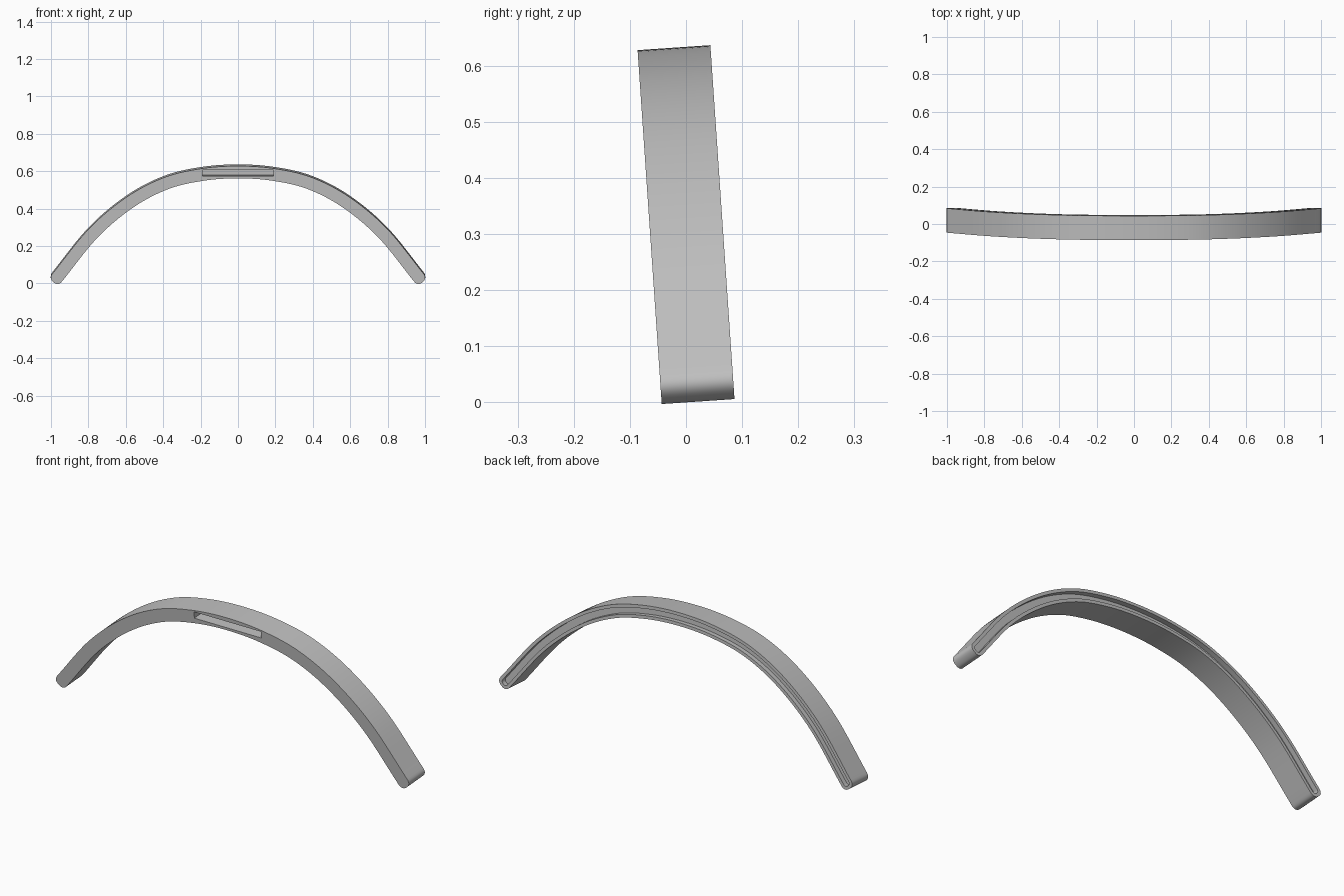
import bpy, bmesh, math
from mathutils import Vector, Matrix

cube = bpy.data.objects.get("Cube")
if cube:
    bpy.data.objects.remove(cube)

DEPTH = 0.13
TILT = (Matrix.Translation((0, 0, 0.318)) @ Matrix.Rotation(math.radians(3.9), 4, 'X')
        @ Matrix.Translation((0, 0, -0.318)))

grey = bpy.data.materials.new("plain grey")
grey.use_nodes = True
grey.diffuse_color = (0.52, 0.52, 0.52, 1)
grey.node_tree.nodes["Principled BSDF"].inputs["Base Color"].default_value = (0.52, 0.52, 0.52, 1)

# Centre line of the arch, right half mirrored to the left
half = [(0, 0.6), (0.195, 0.586), (0.388, 0.539), (0.582, 0.436), (0.776, 0.271), (0.966, 0.036)]
knots = [Vector((-x, z)) for x, z in half[:0:-1]] + [Vector(p) for p in half]


def smooth_path(pts, steps=10):
    """Catmull-Rom curve through the points."""
    ext = [2 * pts[0] - pts[1]] + pts + [2 * pts[-1] - pts[-2]]
    out = []
    for a, b, c, d in zip(ext, ext[1:], ext[2:], ext[3:]):
        for i in range(steps):
            t = i / steps
            out.append(0.5 * (2 * b + (c - a) * t + (2 * a - 5 * b + 4 * c - d) * t * t
                              + (3 * b - a - 3 * c + d) * t ** 3))
    return out + [pts[-1]]


def band_outline(radius):
    """Outline at a set distance around the centre line, with rounded ends."""
    path = smooth_path(knots)
    tang = [(path[min(i + 1, len(path) - 1)] - path[max(i - 1, 0)]).normalized()
            for i in range(len(path))]
    norm = [Vector((-t.y, t.x)) for t in tang]
    upper = [p + n * radius for p, n in zip(path, norm)]
    lower = [p - n * radius for p, n in zip(path, norm)]

    def cap(p, n, t):
        angles = [math.pi * k / 16 for k in range(1, 16)]
        return [p + (n * math.copysign(abs(math.cos(a)) ** 0.8, math.cos(a))
                     + t * math.sin(a) ** 0.8) * radius for a in angles]

    return (upper + cap(path[-1], norm[-1], tang[-1]) + lower[::-1]
            + cap(path[0], -norm[0], -tang[0]))


def prism(name, outline, y0, y1):
    """Extrude an x-z outline from y0 to y1 and lean it back."""
    bm = bmesh.new()
    face = bm.faces.new([bm.verts.new((x, y0, z)) for x, z in outline])
    new = bmesh.ops.extrude_face_region(bm, geom=[face])["geom"]
    verts = [v for v in new if isinstance(v, bmesh.types.BMVert)]
    bmesh.ops.translate(bm, verts=verts, vec=(0, y1 - y0, 0))
    bmesh.ops.recalc_face_normals(bm, faces=bm.faces)
    bm.transform(TILT)
    mesh = bpy.data.meshes.new(name)
    bm.to_mesh(mesh)
    bm.free()
    mesh.materials.append(grey)
    obj = bpy.data.objects.new(name, mesh)
    bpy.context.collection.objects.link(obj)
    return obj


# Arched band, with a groove along the back and a slot in the front
band = prism("arched_band", band_outline(0.033), -DEPTH / 2, DEPTH / 2)
groove = prism("back_groove_cutter", band_outline(0.017), DEPTH / 2 - 0.025, DEPTH / 2 + 0.05)
slot = prism("front_slot_cutter", [(-0.19, 0.58), (0.19, 0.58), (0.19, 0.613), (-0.19, 0.613)],
             -DEPTH / 2 - 0.05, -DEPTH / 2 + 0.075)

bpy.context.view_layer.objects.active = band
for cutter in (groove, slot):
    mod = band.modifiers.new(cutter.name, 'BOOLEAN')
    mod.operation = 'DIFFERENCE'
    mod.solver = 'EXACT'
    mod.object = cutter
    bpy.ops.object.modifier_apply(modifier=mod.name)
    bpy.data.objects.remove(cutter)

bpy.ops.object.select_all(action='DESELECT')
band.select_set(True)
bpy.ops.object.shade_smooth_by_angle(angle=math.radians(30))
